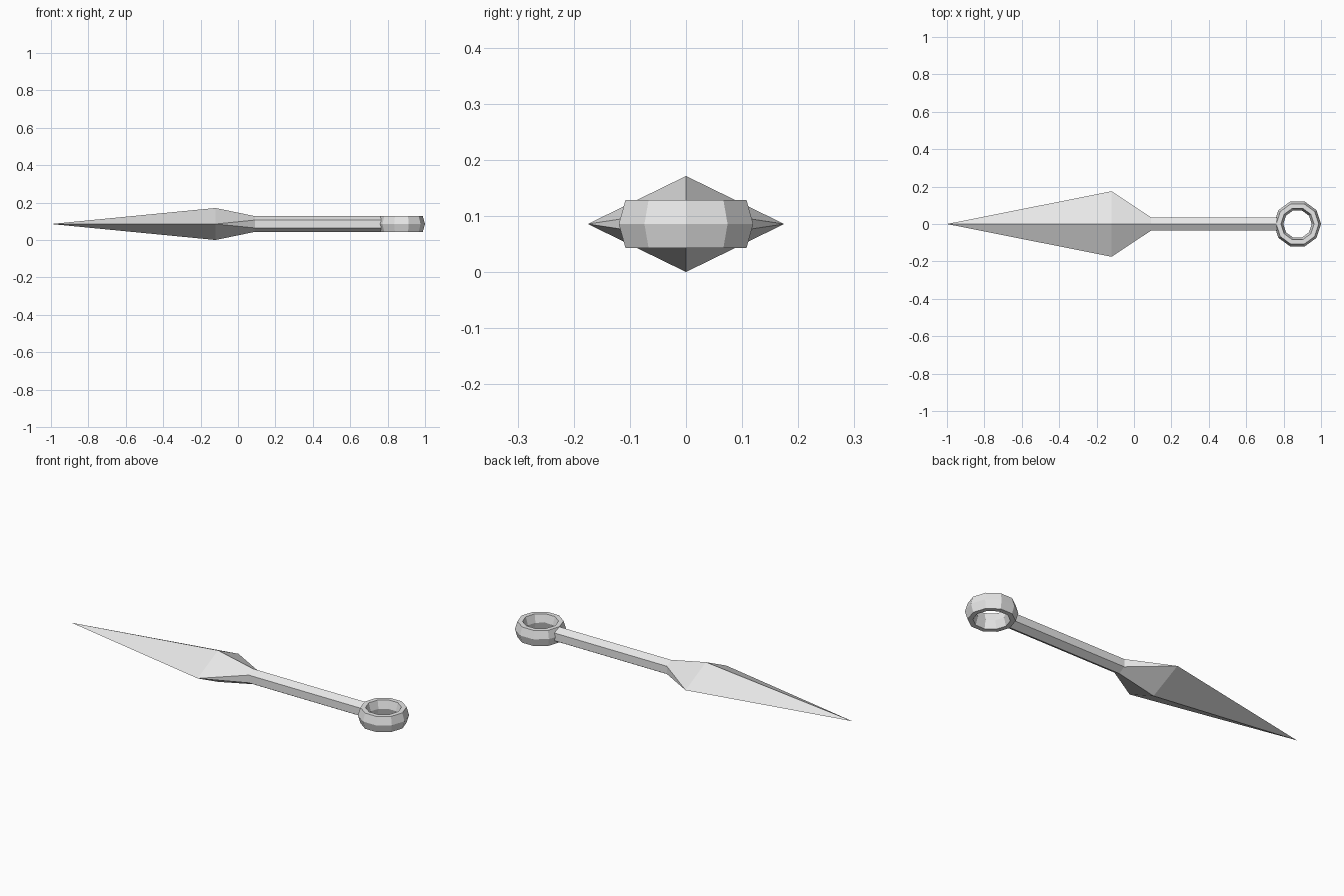
import bpy, bmesh
from math import sin, cos, pi

if "Cube" in bpy.data.objects:
    bpy.data.objects.remove(bpy.data.objects["Cube"])

MID = 0.0855  # height of the long axis

steel = bpy.data.materials.new("grey_steel")
steel.use_nodes = True
steel.diffuse_color = (0.8, 0.8, 0.8, 1)
steel.node_tree.nodes["Principled BSDF"].inputs["Base Color"].default_value = (0.8, 0.8, 0.8, 1)


def finish(bm, name):
    """Weld collapsed points, fix normals and make a flat-shaded object."""
    bmesh.ops.remove_doubles(bm, verts=bm.verts, dist=0.0005)
    bmesh.ops.recalc_face_normals(bm, faces=bm.faces)
    mesh = bpy.data.meshes.new(name)
    bm.to_mesh(mesh)
    bm.free()
    mesh.materials.append(steel)
    obj = bpy.data.objects.new(name, mesh)
    bpy.context.collection.objects.link(obj)
    return obj


def bridge(bm, a, b):
    n = len(a)
    for i in range(n):
        j = (i + 1) % n
        bm.faces.new((a[i], a[j], b[j], b[i]))


def section(bm, x, half_width, half_height, side):
    """Six-point section: ridges at top and bottom, side edges at +-side."""
    points = [(0, half_height), (half_width, side), (half_width, -side),
              (0, -half_height), (-half_width, -side), (-half_width, side)]
    return [bm.verts.new((x, y, MID + z)) for y, z in points]


# Blade and handle: point, wide diamond, hexagonal grip
bm = bmesh.new()
rows = [section(bm, *s) for s in (
    (-1.0, 0, 0, 0),
    (-0.12, 0.175, 0.0855, 0),
    (0.09, 0.036, 0.042, 0.021),
    (0.775, 0.036, 0.042, 0.021))]
for a, b in zip(rows, rows[1:]):
    bridge(bm, a, b)
bm.faces.new(rows[-1])
finish(bm, "blade_and_handle")

# Ring: ten segments with a tall hexagonal cross-section
bm = bmesh.new()
SEGMENTS, CENTRE, RADIUS, THICK = 10, 0.874, 0.101, 0.025
loops = []
for i in range(SEGMENTS):
    turn = 2 * pi * i / SEGMENTS
    loop = []
    for k in range(6):
        r = RADIUS + THICK * cos(k * pi / 3)
        z = MID + 2 * THICK * sin(k * pi / 3) * 0.98
        loop.append(bm.verts.new((CENTRE + r * cos(turn), r * sin(turn), z)))
    loops.append(loop)
for i in range(SEGMENTS):
    bridge(bm, loops[i], loops[(i + 1) % SEGMENTS])
finish(bm, "pommel_ring")
